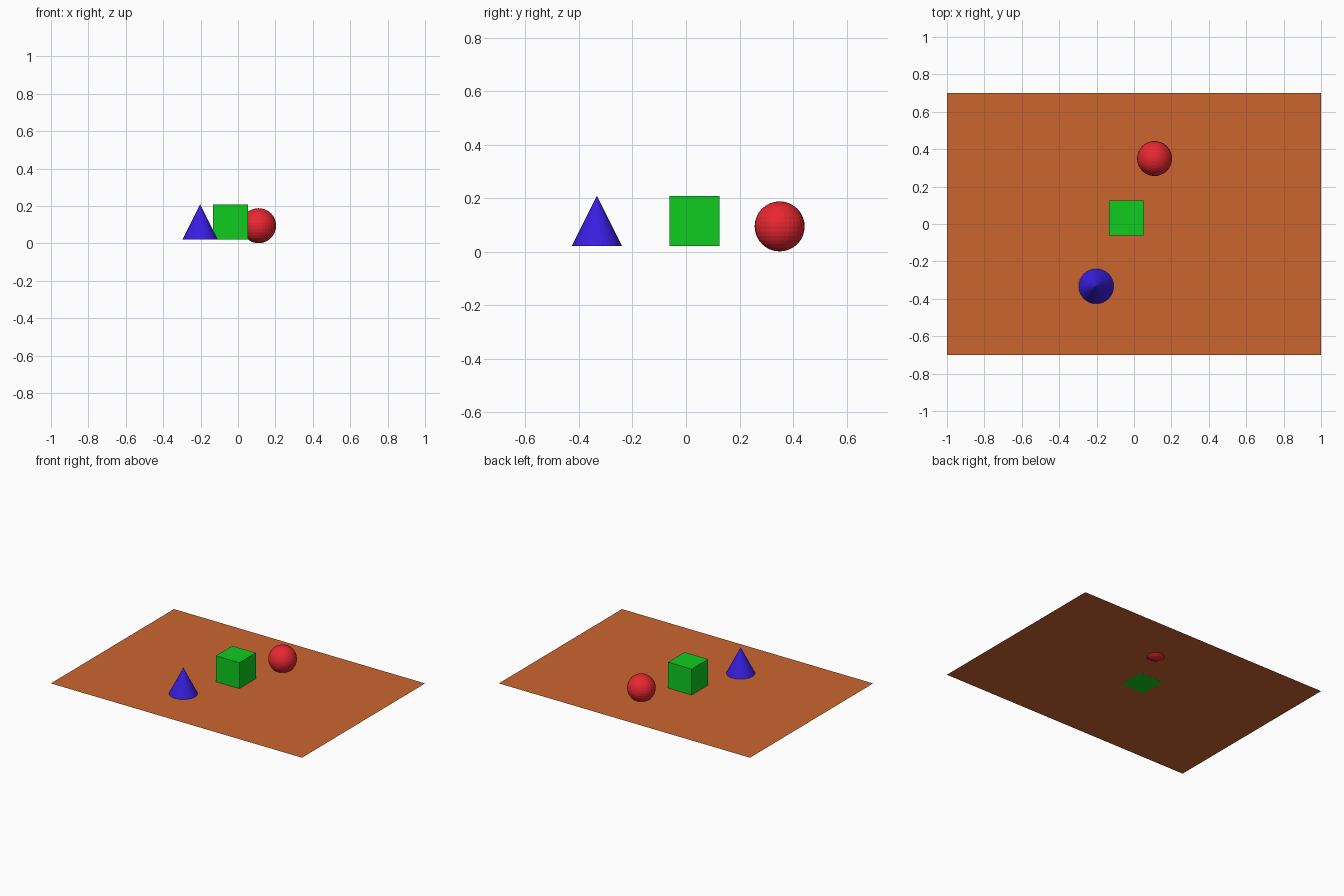
import bpy

if "Cube" in bpy.data.objects:
    bpy.data.objects.remove(bpy.data.objects["Cube"])

R = 0.0935        # shared half size of the three solids
FLOOR = 0.0215    # height of the flat sheet


def finish(name, color):
    obj = bpy.context.object
    obj.name = name
    mat = bpy.data.materials.new(name + "_color")
    mat.diffuse_color = (*color, 1)
    mat.use_nodes = True
    mat.node_tree.nodes["Principled BSDF"].inputs["Base Color"].default_value = mat.diffuse_color
    obj.data.materials.append(mat)
    return obj


# Thin rectangular ground sheet
bpy.ops.mesh.primitive_plane_add(size=2, location=(0, 0, FLOOR))
sheet = finish("ground_sheet", (0.6, 0.13, 0.03))
sheet.scale.y = 0.7

# Cube resting on the sheet, its base just showing underneath
bpy.ops.mesh.primitive_cube_add(size=2 * R, location=(-0.04, 0.032, FLOOR + R - 0.0004))
finish("green_cube", (0.005, 0.6, 0.014))

# Ball sunk slightly through the sheet
bpy.ops.mesh.primitive_uv_sphere_add(segments=32, ring_count=16, radius=R,
                                     location=(0.11, 0.35, R + 0.001))
finish("red_ball", (0.8, 0.02, 0.03))

# Cone standing on the sheet
bpy.ops.mesh.primitive_cone_add(vertices=32, radius1=R, radius2=0, depth=2 * R,
                                location=(-0.202, -0.333, FLOOR + R + 0.0004))
finish("blue_cone", (0.04, 0.013, 0.75))
